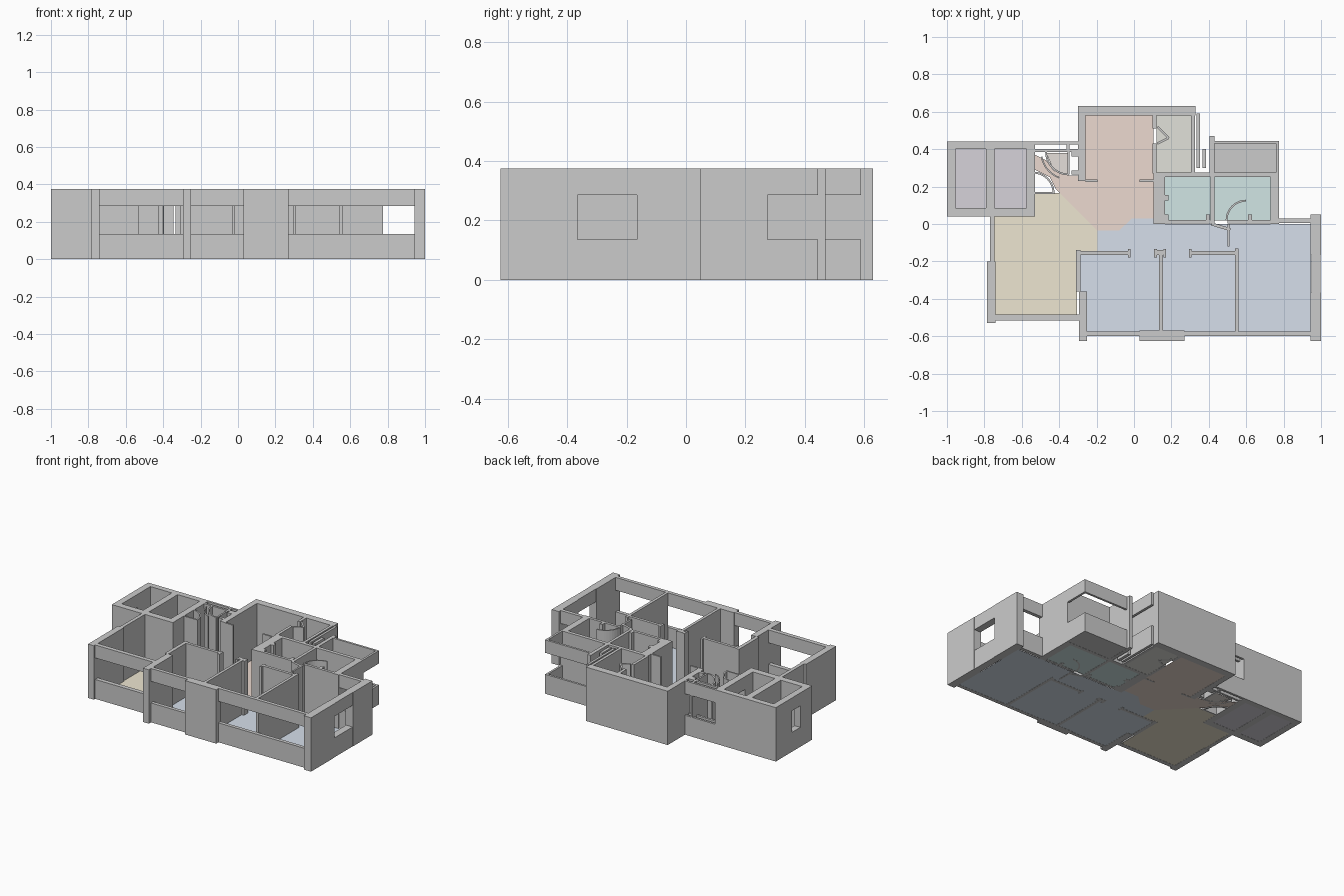
import bpy, bmesh, math

if "Cube" in bpy.data.objects:
    bpy.data.objects.remove(bpy.data.objects["Cube"])

H, SILL, HEAD = 0.375, 0.135, 0.285


def finish(name, bm, mat=None):
    me = bpy.data.meshes.new(name)
    bm.to_mesh(me)
    bm.free()
    ob = bpy.data.objects.new(name, me)
    bpy.context.collection.objects.link(ob)
    if mat:
        me.materials.append(mat)
    return ob


def prism(name, pts, z0=0.0, z1=H):
    """Vertical extrusion of a plan outline."""
    bm = bmesh.new()
    face = bm.faces.new([bm.verts.new((x, y, z0)) for x, y in pts])
    top = bmesh.ops.extrude_face_region(bm, geom=[face])
    verts = [g for g in top["geom"] if isinstance(g, bmesh.types.BMVert)]
    bmesh.ops.translate(bm, verts=verts, vec=(0, 0, z1 - z0))
    bmesh.ops.recalc_face_normals(bm, faces=bm.faces[:])
    return finish(name, bm)


def wall(name, x0, x1, y0, y1, z0=0.0, z1=H):
    prism(name, [(x0, y0), (x1, y0), (x1, y1), (x0, y1)], z0, z1)


def window(name, *plan):
    """Wall strip with an opening between sill and head."""
    wall(name + "_sill", *plan, 0.0, SILL)
    wall(name + "_head", *plan, HEAD, H)


def leaf(name, a, b, t=0.012):
    """Thin straight panel between two plan points."""
    dx, dy = b[0] - a[0], b[1] - a[1]
    k = t / 2 / math.hypot(dx, dy)
    nx, ny = -dy * k, dx * k
    prism(name, [(a[0] - nx, a[1] - ny), (b[0] - nx, b[1] - ny),
                 (b[0] + nx, b[1] + ny), (a[0] + nx, a[1] + ny)])


def arc(name, cx, cy, r, a0, a1, t=0.01, n=10):
    """Curved door sweep."""
    ang = [math.radians(a0 + (a1 - a0) * i / n) for i in range(n + 1)]
    outer = [(cx + r * math.cos(a), cy + r * math.sin(a)) for a in ang]
    inner = [(cx + (r - t) * math.cos(a), cy + (r - t) * math.sin(a)) for a in ang]
    prism(name, outer + inner[::-1])


def floor(name, color, pts):
    mat = bpy.data.materials.new(name + "_color")
    mat.diffuse_color = (*color, 1)
    mat.use_nodes = True
    mat.node_tree.nodes["Principled BSDF"].inputs["Base Color"].default_value = mat.diffuse_color
    bm = bmesh.new()
    f = bm.faces.new([bm.verts.new((x, y, 0.001)) for x, y in pts])
    f.normal_update()
    if f.normal.z < 0:
        f.normal_flip()
    finish(name, bm, mat)


def rect(x0, x1, y0, y1):
    return [(x0, y0), (x1, y0), (x1, y1), (x0, y1)]


# Floors
BLUE, TEAL, PURPLE = (0.67, 0.74, 0.83), (0.64, 0.79, 0.78), (0.67, 0.65, 0.70)
floor("bedroom_floor", BLUE, [
    (-0.285, -0.15), (-0.195, -0.15), (-0.195, -0.035), (-0.08, -0.035), (-0.01, 0.03),
    (0.105, 0.03), (0.105, 0.0), (0.945, 0.0), (0.945, -0.575), (-0.25, -0.575),
    (-0.25, -0.36), (-0.285, -0.36)])
floor("kitchen_floor", (0.85, 0.79, 0.64), [
    (-0.745, -0.485), (-0.305, -0.485), (-0.305, -0.15), (-0.195, -0.15),
    (-0.195, -0.035), (-0.395, 0.165), (-0.53, 0.165), (-0.53, 0.04), (-0.745, 0.04)])
floor("hall_floor", (0.84, 0.70, 0.63), [
    (-0.26, 0.58), (0.105, 0.58), (0.105, 0.03), (-0.01, 0.03), (-0.08, -0.035),
    (-0.195, -0.035), (-0.42, 0.19), (-0.45, 0.25), (-0.53, 0.29), (-0.53, 0.37),
    (-0.47, 0.34), (-0.43, 0.285), (-0.345, 0.26), (-0.26, 0.26)])
floor("duct_floor", (0.78, 0.74, 0.70), [
    (-0.47, 0.38), (-0.355, 0.38), (-0.355, 0.265), (-0.43, 0.29)])
floor("bath_floor_left", TEAL, rect(0.165, 0.41, 0.02, 0.25))
floor("bath_floor_right", TEAL, rect(0.43, 0.73, 0.02, 0.25))
floor("shaft_floor_left", PURPLE, rect(-0.955, -0.79, 0.085, 0.40))
floor("shaft_floor_right", PURPLE, rect(-0.745, -0.575, 0.085, 0.40))
floor("closet_floor", (0.75, 0.75, 0.70), rect(0.12, 0.305, 0.275, 0.58))
floor("balcony_floor", (0.68, 0.68, 0.68), rect(0.43, 0.76, 0.275, 0.43))

# Twin shafts at the left
wall("shaft_front_wall", -1.0, -0.53, 0.04, 0.085)
wall("shaft_back_wall", -1.0, -0.53, 0.40, 0.44)
wall("shaft_divider", -0.79, -0.745, 0.085, 0.40)
for name, x0, x1 in (("shaft_left", -1.0, -0.955), ("shaft_right", -0.575, -0.53)):
    wall(name + "_wall_front", x0, x1, 0.085, 0.17)
    window(name + "_opening", x0, x1, 0.17, 0.26)
    wall(name + "_wall_back", x0, x1, 0.26, 0.40)

# Kitchen walls
wall("kitchen_left_pier", -0.785, -0.74, -0.53, -0.20)
wall("kitchen_left_wall", -0.77, -0.745, -0.20, 0.04)
window("kitchen_window", -0.74, -0.295, -0.515, -0.485)
wall("kitchen_right_wall", -0.31, -0.285, -0.36, -0.14)
wall("kitchen_right_pier", -0.295, -0.25, -0.625, -0.36)

# Bedroom walls
window("front_window_left", -0.25, 0.03, -0.60, -0.575)
wall("front_pier", 0.03, 0.27, -0.625, -0.57)
window("front_window_right", 0.27, 0.945, -0.60, -0.575)
wall("right_wall_front", 0.945, 1.0, -0.625, -0.365)
window("right_window", 0.948, 0.998, -0.365, -0.165)
wall("right_wall_back", 0.945, 1.0, -0.165, 0.05)
window("bedroom_back_window", 0.775, 0.945, 0.005, 0.03)
wall("bedroom_wall_left", -0.285, -0.02, -0.165, -0.145)
wall("bedroom_wall_right", 0.30, 0.56, -0.165, -0.145)
for i, x in enumerate((-0.025, 0.115, 0.165, 0.30)):
    wall(f"door_jamb_{i}", x - 0.007, x + 0.007, -0.18, -0.135)
wall("jamb_bridge", 0.115, 0.165, -0.165, -0.14)
wall("partition_left", 0.135, 0.155, -0.575, -0.165)
wall("partition_right", 0.54, 0.56, -0.575, -0.13)
leaf("bedroom_door", (0.505, 0.0), (0.505, -0.12))
leaf("bath_door_leaf", (0.415, 0.0), (0.515, -0.03), 0.016)

# Bathrooms
wall("bath_left_wall", 0.105, 0.165, 0.0, 0.27)
wall("bath_back_wall", 0.105, 0.775, 0.25, 0.275)
wall("bath_right_wall", 0.73, 0.775, 0.0, 0.25)
wall("bath_divider", 0.41, 0.43, 0.02, 0.25)
wall("bath_front_wall_left", 0.165, 0.43, 0.003, 0.022)
wall("bath_front_wall_right", 0.50, 0.73, 0.003, 0.022)
arc("bath_door_sweep", 0.60, 0.02, 0.11, 90, 180)
for i, (x, y) in enumerate(((0.175, 0.14), (0.175, 0.035), (0.395, 0.035), (0.62, 0.035))):
    wall(f"bath_jamb_{i}", x - 0.01, x + 0.01, y - 0.015, y + 0.015)

# Balcony and its neighbouring window strips
window("balcony_back", 0.41, 0.77, 0.43, 0.445)
window("balcony_right", 0.76, 0.775, 0.275, 0.445)
wall("balcony_left", 0.405, 0.43, 0.275, 0.47)
window("side_strip_outer", 0.365, 0.385, 0.30, 0.40)
window("side_strip_inner", 0.335, 0.352, 0.30, 0.59)

# Hall and closet
wall("hall_back_wall", -0.30, 0.33, 0.58, 0.63)
wall("hall_left_wall", -0.30, -0.26, 0.23, 0.58)
wall("hall_stub_left", -0.26, -0.195, 0.225, 0.237)
wall("hall_stub_right", 0.03, 0.105, 0.225, 0.237)
wall("closet_wall_back", 0.10, 0.12, 0.51, 0.58)
wall("closet_wall_front", 0.10, 0.12, 0.27, 0.43)
wall("closet_right_wall", 0.305, 0.325, 0.27, 0.58)
fold = [(0.125, 0.52), (0.185, 0.46), (0.125, 0.43)]
for i in range(2):
    leaf(f"folding_door_{i}", fold[i], fold[i + 1])

# Entry strip with its curved door sweeps
window("entry_window_outer", -0.53, -0.30, 0.425, 0.44)
window("entry_window_inner", -0.53, -0.30, 0.385, 0.40)
wall("entry_post", -0.36, -0.345, 0.385, 0.44)
wall("duct_side_upper", -0.335, -0.30, 0.36, 0.385)
wall("duct_side_lower", -0.335, -0.30, 0.265, 0.285)
leaf("duct_door", (-0.35, 0.385), (-0.35, 0.265))
arc("duct_door_sweep", -0.35, 0.385, 0.125, 180, 270)
arc("duct_door_sweep_outer", -0.35, 0.385, 0.15, 190, 250, 0.008)
arc("entry_door_sweep", -0.54, 0.165, 0.115, 0, 90)
wall("entry_door_leaf", -0.53, -0.425, 0.16, 0.17)
